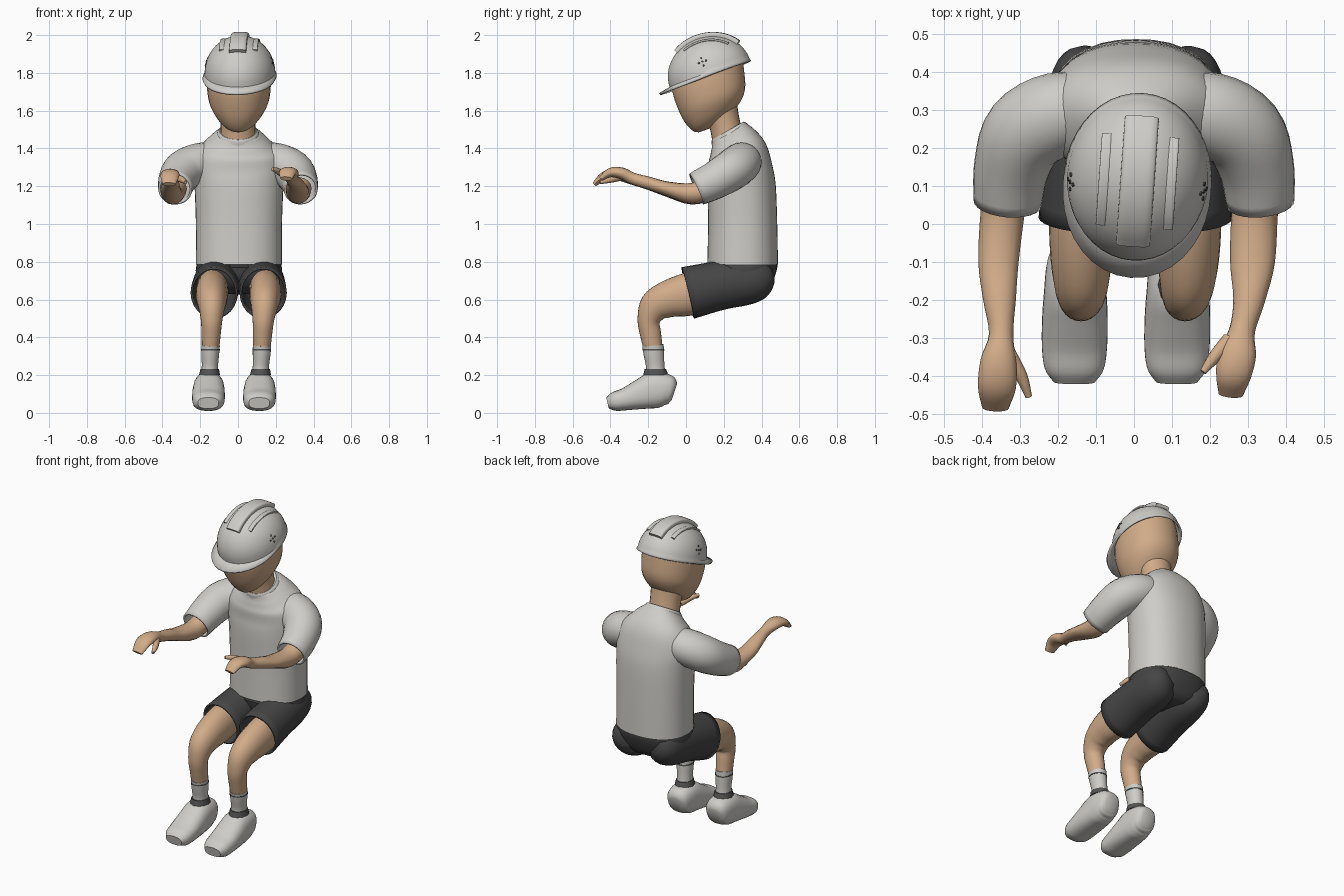
import bpy, bmesh
from math import sin, cos, pi, radians
from mathutils import Vector, Matrix

cube = bpy.data.objects.get("Cube")
if cube:
    bpy.data.objects.remove(cube)


def material(name, rgb):
    m = bpy.data.materials.new(name)
    m.use_nodes = True
    m.diffuse_color = (*rgb, 1)
    m.node_tree.nodes["Principled BSDF"].inputs["Base Color"].default_value = (*rgb, 1)
    return m


WHITE = material("warm_white", (0.62, 0.61, 0.58))
SKIN = material("skin", (0.64, 0.41, 0.25))
DARK = material("charcoal", (0.06, 0.06, 0.06))
GREY = material("dark_grey", (0.09, 0.09, 0.09))
X, Z = Vector((1, 0, 0)), Vector((0, 0, 1))


def finish(name, bm, mat, matrix=None, shell=0, angle=45):
    bmesh.ops.recalc_face_normals(bm, faces=bm.faces)
    me = bpy.data.meshes.new(name)
    bm.to_mesh(me)
    bm.free()
    me.materials.append(mat)
    ob = bpy.data.objects.new(name, me)
    bpy.context.collection.objects.link(ob)
    if matrix:
        ob.matrix_world = matrix
    bpy.ops.object.select_all(action='DESELECT')
    ob.select_set(True)
    bpy.context.view_layer.objects.active = ob
    bpy.ops.object.shade_smooth_by_angle(angle=radians(angle))
    if shell:
        mod = ob.modifiers.new("shell", 'SOLIDIFY')
        mod.thickness, mod.offset = shell, -1
    return ob


def smooth_path(pts, steps=4):
    """Catmull-Rom through every section (x, y, z, half width, half depth)."""
    p = [Vector(q) for q in pts]
    p = [p[0] * 2 - p[1]] + p + [p[-1] * 2 - p[-2]]
    out = []
    for a, b, c, d in zip(p, p[1:], p[2:], p[3:]):
        for i in range(steps):
            t = i / steps
            out.append(0.5 * (2 * b + (c - a) * t + (2 * a - 5 * b + 4 * c - d) * t * t
                              + (3 * b - a - 3 * c + d) * t ** 3))
    return out + [p[-2]]


def tube(name, pts, mat, power=2, sides=24, ref=X, axis=None, caps=(1, 1), **kw):
    """Loft superellipse sections along a path."""
    bm, rings = bmesh.new(), []
    path = smooth_path(pts)
    for i, q in enumerate(path):
        t = axis or (path[min(i + 1, len(path) - 1)] - path[max(i - 1, 0)]).to_3d()
        t = t.normalized()
        u = (ref - t * ref.dot(t)).normalized()
        v = t.cross(u)
        ring = []
        for k in range(sides):
            c, s = cos(2 * pi * k / sides), sin(2 * pi * k / sides)
            r = (abs(c) ** power + abs(s) ** power) ** (-1 / power)
            ring.append(bm.verts.new(Vector(q[:3]) + u * c * r * q[3] + v * s * r * q[4]))
        rings.append(ring)
    for a, b in zip(rings, rings[1:]):
        for k in range(sides):
            j = (k + 1) % sides
            bm.faces.new((a[k], a[j], b[j], b[k]))
    for on, ring in zip(caps, (rings[0], rings[-1])):
        if on:
            bm.faces.new(ring)
    return finish(name, bm, mat, **kw)


# Shirt body and collar
tube("shirt_body", [(.005, .30, .785, .228, .187), (.005, .30, 1.0, .228, .183),
                    (.005, .295, 1.2, .235, .18), (.003, .288, 1.3, .24, .168),
                    (0, .273, 1.38, .22, .157), (0, .25, 1.44, .16, .13),
                    (0, .225, 1.485, .1, .1)], WHITE, power=2.3, sides=32)
tube("shirt_collar", [(0, .235, 1.468, .115, .112), (0, .226, 1.485, .108, .105),
                      (0, .221, 1.494, .099, .097)], WHITE, axis=Vector((0, -.5, .87)))

# Shorts
tube("shorts_seat", [(.005, .30, .80, .222, .182), (.005, .31, .74, .228, .175),
                     (.005, .32, .67, .2, .135), (.005, .32, .63, .12, .08)],
     DARK, power=2.3, sides=32)


def drift(pts, s):
    """Place right-hand values on side s, feet leaning slightly to one side."""
    return [(s * x - .025 + .045 * z, y, z, a, b) for x, y, z, a, b in pts]


for s, side in ((1, "left"), (-1, "right")):
    # Sleeves and short legs
    tube(side + "_sleeve", [(s * .10, .30, 1.34, .09, .09), (s * .20, .29, 1.325, .105, .11),
                            (s * .285, .24, 1.285, .108, .112), (s * .322, .15, 1.23, .1, .1),
                            (s * .333, .055, 1.185, .09, .09)],
         WHITE, ref=Z, caps=(1, 0), shell=.012)
    tube(side + "_short_leg", drift([(.10, .45, .73, .05, .05), (.112, .41, .72, .1, .1),
                                     (.118, .33, .70, .118, .125), (.122, .18, .675, .124, .13),
                                     (.13, .01, .635, .125, .14)], s),
         DARK, caps=(1, 0), shell=.012)

    # Bare leg with bent knee
    tube(side + "_leg", drift([(.14, .12, .65, .085, .11), (.142, 0, .625, .085, .113),
                               (.141, -.1, .60, .08, .097), (.139, -.165, .56, .07, .085),
                               (.137, -.197, .49, .057, .06), (.136, -.188, .42, .051, .056),
                               (.136, -.174, .34, .046, .051)], s), SKIN)

    # Sock with stripe, shoe cuff and shoe
    tube(side + "_sock", drift([(.136, -.175, .358, .049, .057), (.136, -.17, .31, .047, .054),
                                (.135, -.163, .25, .043, .049), (.135, -.16, .2, .045, .052)], s),
         WHITE)
    tube(side + "_sock_stripe", drift([(.136, -.173, .338, .0495, .0575),
                                       (.136, -.172, .33, .0495, .0575)], s), GREY, axis=Z)
    tube(side + "_shoe_cuff", drift([(.135, -.162, .232, .049, .057),
                                     (.135, -.16, .2, .056, .066)], s), GREY, axis=Z, sides=12)
    tube(side + "_shoe", drift([(.135, -.062, .11, .045, .045), (.135, -.078, .115, .066, .072),
                                (.135, -.115, .123, .077, .086), (.135, -.175, .118, .082, .095),
                                (.135, -.24, .098, .086, .08), (.135, -.32, .073, .086, .06),
                                (.135, -.38, .06, .078, .05), (.135, -.415, .052, .055, .03)], s),
         WHITE, power=2.6)

# Arms with mitten hands and thumbs
tube("left_arm", [(.33, .13, 1.19, .06, .06), (.318, .03, 1.162, .061, .055),
                  (.312, -.1, 1.187, .059, .038), (.303, -.2, 1.217, .042, .034),
                  (.285, -.28, 1.24, .034, .031), (.272, -.34, 1.268, .05, .031),
                  (.262, -.4, 1.272, .046, .025), (.255, -.45, 1.24, .032, .013)], SKIN, sides=16)
tube("left_thumb", [(.25, -.305, 1.255, .022, .02), (.212, -.35, 1.28, .017, .017),
                    (.182, -.39, 1.29, .009, .009)], SKIN, sides=10, ref=Z)
tube("right_arm", [(-.33, .13, 1.19, .06, .06), (-.346, .03, 1.158, .058, .055),
                   (-.357, -.1, 1.182, .053, .037), (-.354, -.2, 1.215, .043, .033),
                   (-.35, -.29, 1.24, .032, .03), (-.357, -.36, 1.262, .047, .031),
                   (-.361, -.43, 1.255, .05, .024), (-.365, -.485, 1.21, .035, .013)],
     SKIN, sides=16)
tube("right_thumb", [(-.33, -.34, 1.25, .02, .02), (-.297, -.4, 1.235, .017, .017),
                     (-.277, -.455, 1.22, .009, .009)], SKIN, sides=10, ref=Z)

# Neck and head, the head sharing the tilted frame of the helmet
tube("neck", [(0, .225, 1.44, .095, .085), (0, .205, 1.53, .092, .082),
              (0, .18, 1.63, .1, .09)], SKIN)
tilt = (Matrix.Translation((.01, .125, 1.80)) @ Matrix.Rotation(radians(-4), 4, 'Z')
        @ Matrix.Rotation(radians(19.5), 4, 'X'))
profile = [(.09, -.18, .18, .15), (.03, -.205, .19, .166), (-.05, -.222, .176, .17),
           (-.14, -.221, .15, .159), (-.2, -.212, .1, .13), (-.245, -.195, .02, .092),
           (-.268, -.178, -.06, .055), (-.277, -.16, -.1, .025)]
tube("head", [(-.005, (f + b) / 2, n, a, (b - f) / 2) for n, f, b, a in profile],
     SKIN, power=2.15, sides=32, axis=Z, matrix=tilt, angle=60)

# Helmet shell with a peak that widens towards the front
A, B, H, N = .187, .225, .195, 40
bm = bmesh.new()
rings = []
for i in range(12):
    lat = pi / 2 * i / 12
    rings.append([bm.verts.new((A * cos(lat) * sin(2 * pi * k / N),
                                -B * cos(lat) * cos(2 * pi * k / N), H * sin(lat)))
                  for k in range(N)])
brim = []
for k in range(N):
    c, s = cos(2 * pi * k / N), sin(2 * pi * k / N)
    g = 1.02 + .04 * max(0, c + .5) + .2 * max(0, c) ** 1.5
    brim.append(bm.verts.new((A * s * g, -B * c * g, -.012)))
rings.insert(0, brim)
for a, b in zip(rings, rings[1:]):
    for k in range(N):
        j = (k + 1) % N
        bm.faces.new((a[k], a[j], b[j], b[k]))
top = bm.verts.new((0, 0, H))
for k in range(N):
    bm.faces.new((rings[-1][k], rings[-1][(k + 1) % N], top))
finish("helmet_shell", bm, WHITE, matrix=tilt, shell=.012, angle=30)


def rib(name, x, start, end, w, h):
    """A raised rib following the dome from front to back."""
    k = (1 - (x / A) ** 2) ** .5
    pts = []
    for i in range(9):
        t = radians(start + (end - start) * i / 8)
        pts.append((x, -B * k * cos(t), H * k * sin(t), w, h))
    tube(name, pts, WHITE, power=5, matrix=tilt)


rib("helmet_ridge", 0, 56, 150, .045, .018)
for s, side in ((1, "left"), (-1, "right")):
    rib(side + "_helmet_rib", s * .088, 65, 140, .014, .006)
    # Ventilation holes in a cross pattern
    bm = bmesh.new()
    for df, dn in ((0, 0), (.02, 0), (-.02, 0), (0, .02), (0, -.02)):
        f, n = df - .005, .065 + dn
        x = A * (1 - (f / B) ** 2 - (n / H) ** 2) ** .5
        spot = (Matrix.Translation((s * x, f, n)) @ Matrix.Rotation(s * radians(70), 4, 'Y'))
        bmesh.ops.create_cone(bm, cap_ends=True, segments=8, radius1=.006, radius2=.006,
                              depth=.005, matrix=spot)
    finish(side + "_helmet_vents", bm, GREY, matrix=tilt)
